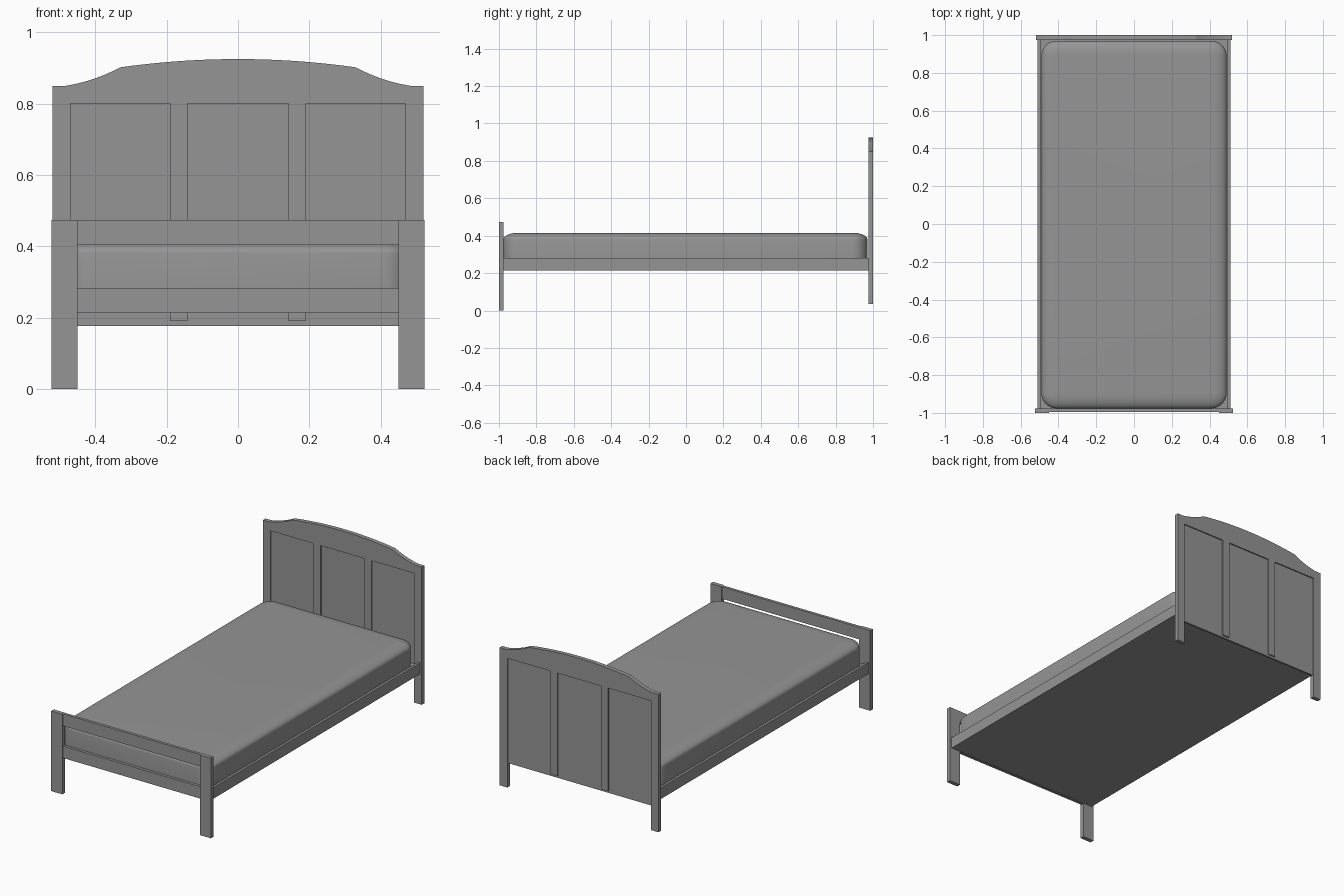
import bpy, bmesh, math

if "Cube" in bpy.data.objects:
    bpy.data.objects.remove(bpy.data.objects["Cube"])

# Mid-dark grey shared by all parts
grey = bpy.data.materials.new("dark_grey")
grey.diffuse_color = (0.3, 0.3, 0.3, 1)
grey.use_nodes = True
grey.node_tree.nodes["Principled BSDF"].inputs["Base Color"].default_value = grey.diffuse_color


def finish(name, bm, smooth=False):
    bmesh.ops.recalc_face_normals(bm, faces=bm.faces)
    mesh = bpy.data.meshes.new(name)
    bm.to_mesh(mesh)
    bm.free()
    mesh.materials.append(grey)
    obj = bpy.data.objects.new(name, mesh)
    bpy.context.collection.objects.link(obj)
    if smooth:
        bpy.context.view_layer.objects.active = obj
        obj.select_set(True)
        bpy.ops.object.shade_smooth_by_angle(angle=math.radians(35))
        obj.select_set(False)
    return obj


def box(name, x0, x1, y0, y1, z0, z1):
    bm = bmesh.new()
    bmesh.ops.create_cube(bm, size=1)
    for v in bm.verts:
        v.co = ((x0 + x1) / 2 + v.co.x * (x1 - x0),
                (y0 + y1) / 2 + v.co.y * (y1 - y0),
                (z0 + z1) / 2 + v.co.z * (z1 - z0))
    return finish(name, bm)


def plate(name, outline, y0, y1):
    # Extrude an outline in the xz plane along y
    bm = bmesh.new()
    face = bm.faces.new([bm.verts.new((x, y0, z)) for x, z in outline])
    ext = bmesh.ops.extrude_face_region(bm, geom=[face])
    for e in ext["geom"]:
        if isinstance(e, bmesh.types.BMVert):
            e.co.y = y1
    bmesh.ops.triangulate(bm, faces=[f for f in bm.faces if len(f.verts) > 4])
    return finish(name, bm)


# Headboard frame: arched top, two legs and two hanging stiles in one outline
W = 0.52
half = [(W, 0.85), (0.483, 0.85)]
for i in range(1, 9):
    t = i / 8
    half.append((0.483 - 0.154 * t, 0.85 + 0.052 * t - 0.028 * t * (1 - t)))
for i in range(1, 13):
    x = 0.329 * (1 - i / 12)
    half.append((x, 0.925 - 0.023 * (x / 0.329) ** 2))
top = half + [(-x, z) for x, z in reversed(half[:-1])]
comb = [(-W, 0.035), (-0.47, 0.035), (-0.47, 0.80), (-0.19, 0.80),
        (-0.19, 0.19), (-0.142, 0.19), (-0.142, 0.80)]
comb += [(-x, z) for x, z in reversed(comb)]
plate("headboard_frame", top + comb, 0.975, 1.0)

# Recessed headboard panel
box("headboard_panel", -0.475, 0.475, 0.982, 0.993, 0.177, 0.81)

# Footboard posts and rails
for side, s in (("left", -1), ("right", 1)):
    a, b = sorted((s * 0.45, s * 0.523))
    box(f"footboard_post_{side}", a, b, -1.0, -0.976, 0.0, 0.474)
    # Long side rails
    a, b = sorted((s * 0.495, s * 0.51))
    box(f"side_rail_{side}", a, b, -0.977, 0.976, 0.215, 0.281)
box("footboard_top_rail", -0.452, 0.452, -0.994, -0.977, 0.403, 0.474)
box("footboard_lower_rail", -0.452, 0.452, -0.994, -0.977, 0.213, 0.283)

# Base under the mattress
box("bed_base", -0.496, 0.496, -0.977, 0.976, 0.215, 0.265)

# Mattress: rounded-rectangle rings with a soft top edge
MX, Y0, Y1, R, STEPS = 0.49, -0.976, 0.97, 0.08, 8


def ring(bm, inset, z):
    r, verts = R - inset, []
    corners = [(MX - R, Y1 - R), (R - MX, Y1 - R),
               (R - MX, Y0 + R), (MX - R, Y0 + R)]
    for k, (cx, cy) in enumerate(corners):
        for i in range(STEPS + 1):
            a = math.pi / 2 * (k + i / STEPS)
            verts.append(bm.verts.new((cx + r * math.cos(a), cy + r * math.sin(a), z)))
    return verts


bm = bmesh.new()
levels = [(0.0, 0.26), (0.0, 0.38)]
for i in range(1, 9):
    a = math.pi / 2 * i / 8
    levels.append((0.075 * (1 - math.cos(a)), 0.38 + 0.035 * math.sin(a)))
rings = [ring(bm, d, z) for d, z in levels]
for lo, hi in zip(rings, rings[1:]):
    n = len(lo)
    for i in range(n):
        j = (i + 1) % n
        bm.faces.new((lo[i], lo[j], hi[j], hi[i]))
bm.faces.new(rings[-1])
bm.faces.new(rings[0][::-1])
finish("mattress", bm, smooth=True)
